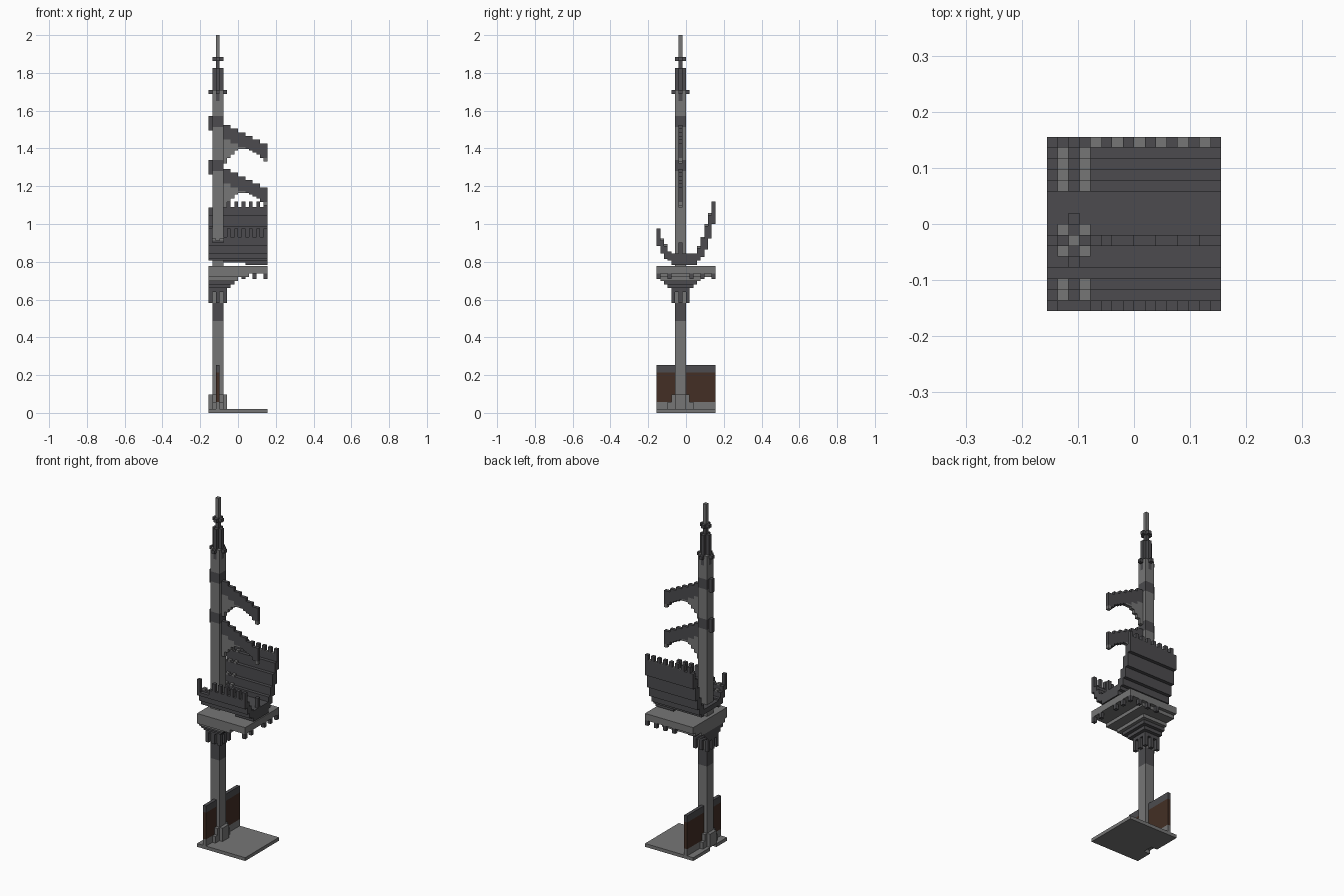
import bpy, bmesh
from mathutils import Vector

if "Cube" in bpy.data.objects:
    bpy.data.objects.remove(bpy.data.objects["Cube"])

V = 2 / 103          # block size
HALF = 8 * V


def material(name, rgb):
    m = bpy.data.materials.new(name)
    m.use_nodes = True
    m.diffuse_color = (*rgb, 1)
    m.node_tree.nodes["Principled BSDF"].inputs["Base Color"].default_value = (*rgb, 1)
    return m


STONE = material("light stone", (0.18, 0.18, 0.18))
SLATE = material("dark slate", (0.072, 0.071, 0.077))
WOOD = material("dark wood", (0.056, 0.028, 0.018))


def part(name, mat, boxes):
    """One object from boxes (i0, i1, j0, j1, k0, k1) in block units."""
    bm = bmesh.new()
    for i0, i1, j0, j1, k0, k1 in boxes:
        lo, hi = Vector((i0, j0, k0)), Vector((i1, j1, k1))
        verts = bmesh.ops.create_cube(bm, size=1)["verts"]
        for v in verts:
            c = lo + (hi - lo) * (v.co + Vector((.5, .5, .5)))
            v.co = (c.x * V - HALF, c.y * V - HALF, c.z * V)
    mesh = bpy.data.meshes.new(name)
    bm.to_mesh(mesh)
    bm.free()
    mesh.materials.append(mat)
    ob = bpy.data.objects.new(name, mesh)
    bpy.context.collection.objects.link(ob)
    return ob


def shaft(k0, k1):
    return (1, 4, 5, 8, k0, k1)


def cross(r, k0, k1):
    """Plus shape of one-block arms around the shaft axis."""
    return [(2 - r, 3 + r, 6, 7, k0, k1),
            (2, 3, 6 - r, 6, k0, k1), (2, 3, 7, 7 + r, k0, k1)]


# ground plate with a small recess behind the tower foot
part("ground_plate", STONE, [(2, 16, 0, 16, 0, 1), (0, 2, 0, 5, 0, 1), (0, 2, 8, 16, 0, 1)])

# tower foot
part("tower_foot", STONE, [(0, 5, 5, 8, 1, 5), (1, 4, 4, 5, 1, 5), (1, 4, 8, 9, 1, 5),
                           (1, 4, 3, 4, 1, 3), (1, 4, 9, 10, 1, 3)])

# side walls
for side, j0, j1 in (("front", 0, 5), ("back", 8, 16)):
    part(side + "_wall_base", STONE, [(2, 3, j0, j1, 1, 3)])
    part(side + "_wall_panel", WOOD, [(2, 3, j0, j1, 3, 11)])
    part(side + "_wall_cap", SLATE, [(2, 3, j0, j1, 11, 13)])

# tower shaft in bands
part("tower_shaft", STONE, [shaft(5, 25), shaft(30, 66), shaft(69, 78), shaft(81, 85)])
part("tower_bands", SLATE, [shaft(25, 30), shaft(66, 69), shaft(78, 81)])

# tower top and spire
part("top_core", SLATE, cross(1, 85, 94) + cross(2, 87, 88))
part("top_corners", STONE, [(i, i + 1, j, j + 1, 85, 88) for i in (1, 3) for j in (5, 7)])
part("spire_base", SLATE, [(2, 3, 6, 7, 94, 96)] + cross(1, 96, 97))
part("spire_tip", STONE, [(2, 3, 6, 7, 97, 103)])


# stepped corbel under the platform
def tier(r, k0, k1):
    return (max(0, 2 - r), min(16, 3 + r), max(0, 6 - r), min(16, 7 + r), k0, k1)


teeth = [(i, i + 1, j, j + 1, 30, 33) for i in (0, 2, 4) for j in (4, 6, 8) if (i, j) != (2, 6)]
part("corbel_teeth", SLATE, teeth)
part("corbel_lower", SLATE, [tier(2, 33, 34), tier(3, 34, 35), tier(4, 35, 36)])
part("corbel_upper", STONE, [tier(5, 36, 37), tier(8, 37, 38)])
part("platform", STONE, [(0, 16, 0, 16, 38, 40)])
part("platform_studs", SLATE, [(15, 16, j, j + 1, 36.5, 38) for j in (0, 3, 9, 12, 15)]
     + [(i, i + 1, 15, 16, 36.5, 38) for i in (6, 9, 12)])

# flared hull: bottom and top height of each lengthwise strip
strips = {0: (45.5, 48), 1: (43.5, 47), 2: (42, 45.5), 3: (41.5, 44),
          11: (41.5, 45), 12: (42.5, 47.5), 13: (44.5, 51), 14: (47.5, 54), 15: (51.5, 56)}
hull = [(0, 16, j, j + 1, a, b) for j, (a, b) in strips.items() if j > 0]
hull += [(0, 1, 0, 1, 45.5, 48), (4, 16, 0, 1, 45.5, 48), (1, 4, 0, 1, 45.5, 46.5)]
hull += [(0, 4, 4, 11, 42, 43.5), (4, 10, 4, 11, 41, 43.5), (10, 16, 4, 11, 40.3, 43.5)]
part("hull", SLATE, hull)
part("hull_ribs", STONE, [(i, i + 1, j, j + 1, b, b + .5) for j, (a, b) in strips.items()
                          for i in (1, 3) if j not in (0, 3, 15)])
part("hull_post", SLATE, [(15, 16, 6, 7, 43.5, 46.5)])

# battlements
odd = range(1, 16, 2)
part("back_merlons", SLATE, [(i, i + 1, 15, 16, 56, 57.7) for i in odd])
part("back_wall_gaps", STONE, [(i, i + 1, 15, 16, 56, 56.2) for i in range(4, 16, 2)])
part("front_merlons", SLATE, [(i, i + 1, 0, 1, 48, 50.3) for i in (0, 5, 7, 9, 11, 13, 15)])

# two arched buttresses
bottoms = [68, 69.5, 70.5, 71.5, 72, 72, 72, 71.5, 71, 70.5, 69.5, 68.5]
for name, drop in (("upper", 0), ("lower", 12)):
    dark, light = [(0, 1, 6, 7, 77 - drop, 81 - drop)], []
    for n, b in enumerate(bottoms):
        i = n + 4
        top = 80.5 - i * .5 + (i % 2) * .5
        mid = max(b, top - 4)
        dark.append((i, i + 1, 6, 7, mid - drop, top - drop))
        if mid > b:
            light.append((i, i + 1, 6, 7, b - drop, mid - drop))
    part(name + "_buttress_top", SLATE, dark)
    part(name + "_buttress_arch", STONE, light)
